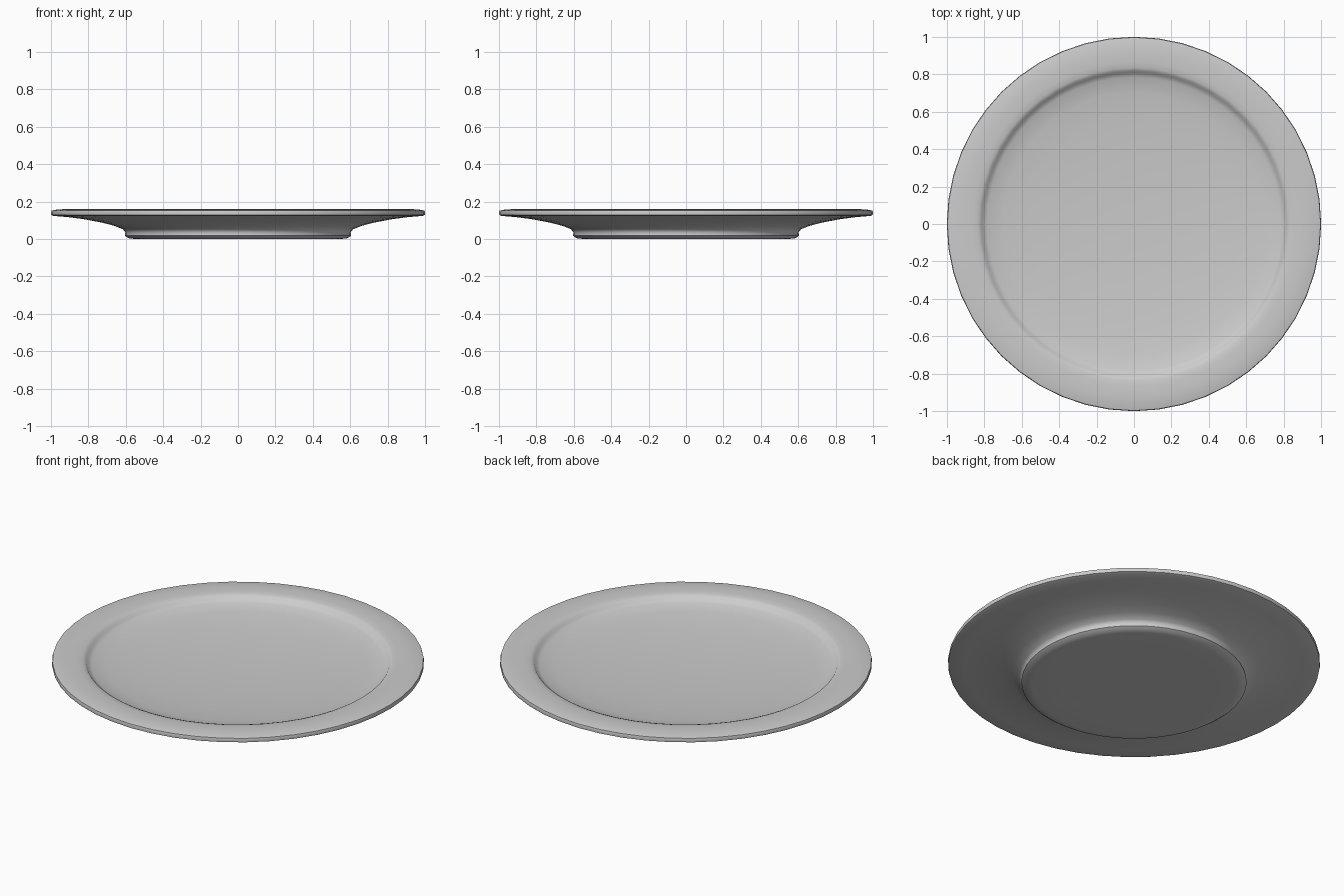
import bpy, bmesh, math

if "Cube" in bpy.data.objects:
    bpy.data.objects.remove(bpy.data.objects["Cube"])

SEGMENTS = 48

# Half cross-section (radius, height): base, foot, underside, rim, dished floor
profile = [
    (0.0, 0.004), (0.40, 0.003), (0.55, 0.0), (0.585, 0.004), (0.605, 0.018),
    (0.602, 0.035), (0.615, 0.052), (0.66, 0.070), (0.72, 0.086), (0.82, 0.105),
    (0.91, 0.117), (0.985, 0.123), (0.998, 0.128), (1.0, 0.140), (0.997, 0.151),
    (0.97, 0.157), (0.92, 0.160), (0.865, 0.159), (0.835, 0.156), (0.818, 0.150),
    (0.808, 0.136), (0.785, 0.126), (0.70, 0.112), (0.55, 0.098), (0.30, 0.085),
    (0.0, 0.080),
]

# Plate body lathed around z
bm = bmesh.new()
verts = [bm.verts.new((r, 0, z)) for r, z in profile]
edges = [bm.edges.new(pair) for pair in zip(verts, verts[1:])]
bmesh.ops.spin(bm, geom=verts + edges, cent=(0, 0, 0), axis=(0, 0, 1),
               angle=math.tau, steps=SEGMENTS)
bmesh.ops.remove_doubles(bm, verts=bm.verts, dist=0.0005)
bmesh.ops.recalc_face_normals(bm, faces=bm.faces)
mesh = bpy.data.meshes.new("plate")
bm.to_mesh(mesh)
bm.free()

plate = bpy.data.objects.new("plate", mesh)
bpy.context.collection.objects.link(plate)

# Smooth glazed surface
bpy.context.view_layer.objects.active = plate
plate.select_set(True)
bpy.ops.object.shade_smooth_by_angle(angle=math.radians(50))
